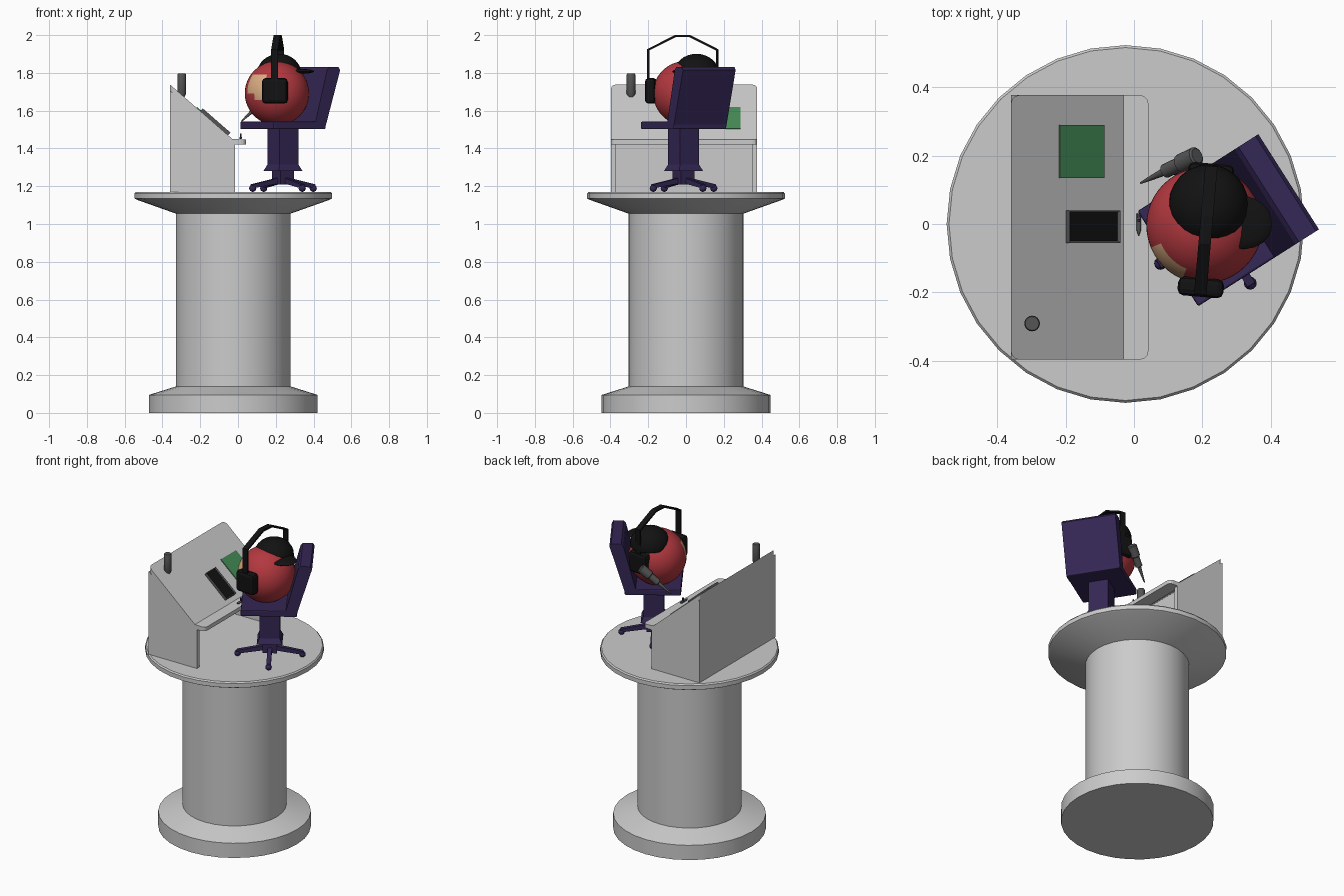
import bpy, bmesh
from math import radians, cos, sin, pi, atan2
from mathutils import Matrix, Vector

if "Cube" in bpy.data.objects:
    bpy.data.objects.remove(bpy.data.objects["Cube"])


def mat(name, r, g, b):
    m = bpy.data.materials.new(name)
    m.diffuse_color = (r, g, b, 1)
    m.use_nodes = True
    m.node_tree.nodes["Principled BSDF"].inputs["Base Color"].default_value = m.diffuse_color
    return m


NAVY = mat("navy", .035, .02, .09)
BLACK = mat("black", .006, .006, .006)
RED = mat("red", .45, .04, .05)
TAN = mat("tan", .72, .42, .23)
GREEN = mat("green", .06, .26, .09)
DARK = mat("dark_grey", .09, .09, .09)
I = Matrix.Identity(4)


def T(x, y, z):
    return Matrix.Translation((x, y, z))


def finish(name, bm, mats=(), m=I, bevel=0, smooth=None):
    if bevel:
        bmesh.ops.bevel(bm, geom=bm.edges[:], offset=bevel, segments=2, affect='EDGES', profile=.5)
    bmesh.ops.recalc_face_normals(bm, faces=bm.faces[:])
    bm.transform(m)
    me = bpy.data.meshes.new(name)
    bm.to_mesh(me)
    bm.free()
    for k in mats:
        me.materials.append(k)
    ob = bpy.data.objects.new(name, me)
    bpy.context.collection.objects.link(ob)
    if smooth:
        bpy.ops.object.select_all(action='DESELECT')
        ob.select_set(True)
        bpy.context.view_layer.objects.active = ob
        bpy.ops.object.shade_smooth_by_angle(angle=radians(smooth))
    return ob


def prism_bm(profile, y0, y1):
    bm = bmesh.new()
    f = bm.faces.new([bm.verts.new((x, y0, z)) for x, z in profile])
    new = bmesh.ops.extrude_face_region(bm, geom=[f])["geom"]
    bmesh.ops.translate(bm, verts=[v for v in new if isinstance(v, bmesh.types.BMVert)], vec=(0, y1 - y0, 0))
    return bm


def prism(name, profile, y0, y1, mats=(), m=I, bevel=0):
    return finish(name, prism_bm(profile, y0, y1), mats, m, bevel)


def box(name, sx, sy, sz, mats=(), m=I, bevel=0):
    bm = bmesh.new()
    bmesh.ops.create_cube(bm, size=1, matrix=Matrix.Diagonal((sx, sy, sz, 1)))
    return finish(name, bm, mats, m, bevel)


def lathe(name, profile, n=32, mats=(), m=I):
    bm = bmesh.new()
    rings = [[bm.verts.new((r * cos(2 * pi * i / n), r * sin(2 * pi * i / n), z)) for i in range(n)]
             for r, z in profile]
    for a, b in zip(rings, rings[1:]):
        for i in range(n):
            j = (i + 1) % n
            bm.faces.new((a[i], a[j], b[j], b[i]))
    bm.faces.new(rings[0][::-1])
    bm.faces.new(rings[-1])
    return finish(name, bm, mats, m, smooth=35)


def aim(a, b):
    d = Vector(b) - Vector(a)
    return T(*a) @ d.to_track_quat('Z', 'Y').to_matrix().to_4x4(), d.length


# Pedestal
lathe("pedestal", [(.447, 0), (.447, .095), (.304, .14), (.304, 1.055), (.51, 1.128),
                   (.523, 1.135), (.523, 1.162), (.516, 1.17)], 32, (), T(-.025, 0, 0))

# Console: side and back walls, open knee space
side = [(-.36, 1.17), (-.016, 1.17), (-.016, 1.43), (-.36, 1.705)]
prism("console_side_near", side, -.397, -.37)
prism("console_side_far", side, .35, .377)
prism("console_back", [(-.36, 1.17), (-.335, 1.17), (-.335, 1.68), (-.36, 1.7)], -.37, .35)

# Sloped console top with front ledge, outer corners rounded
bm = prism_bm([(-.36, 1.738), (-.03, 1.45), (.042, 1.447), (.042, 1.422), (-.035, 1.42), (-.36, 1.7)], -.397, .377)
corners = [e for e in bm.edges if abs(e.verts[0].co.y - e.verts[1].co.y) < .001
           and abs(e.verts[0].co.x - e.verts[1].co.x) < .001]
bmesh.ops.bevel(bm, geom=corners, offset=.025, segments=3, affect='EDGES', profile=.5)
finish("console_top", bm)


# Items lying on the slope
def on_slope(x, y, lift=0):
    return T(x, y, 1.738 - .873 * (x + .36)) @ Matrix.Rotation(radians(41.1), 4, 'Y') @ T(0, 0, lift)


box("green_sheet", .172, .155, .006, (GREEN,), on_slope(-.155, .212, .002))
bm = bmesh.new()
bmesh.ops.create_cube(bm, size=1, matrix=Matrix.Diagonal((.195, .095, .03, 1)))
top = max(bm.faces, key=lambda f: f.calc_center_median().z)
bmesh.ops.inset_region(bm, faces=[top], thickness=.008)
bmesh.ops.translate(bm, verts=top.verts[:], vec=(0, 0, -.006))
top.material_index = 1
finish("screen", bm, (DARK, BLACK), on_slope(-.126, -.008, .004))
lathe("canister", [(.012, 1.665), (.023, 1.69), (.023, 1.79), (.02, 1.797)], 16, (DARK,), T(-.298, -.291, 0))

# Small pen on the ledge
m, L = aim((.014, -.035, 1.456), (.014, .03, 1.456))
lathe("pen", [(.001, 0), (.007, .018), (.007, L)], 10, (DARK,), m)
box("ledge_knob", .008, .008, .03, (NAVY,), T(.014, .01, 1.465))

# Floating hand tool
m, L = aim((.02, .12, 1.545), (.185, .2, 1.70))
lathe("hand_tool", [(.003, 0), (.006, .03), (.011, .09), (.011, .1), (.021, .105), (.021, .165),
                    (.028, .17), (.028, L - .005), (.022, L)], 16, (DARK,), m)

# Chair, local +x is its back
C = T(.238, -.013, 0) @ Matrix.Rotation(radians(32.5), 4, 'Z')
N = (NAVY,)
box("chair_seat", .33, .33, .04, N, C @ T(0, 0, 1.522), .006)
prism("chair_backrest", [(.09, 1.503), (.158, 1.503), (.254, 1.815), (.244, 1.83), (.185, 1.83), (.172, 1.815)],
      -.165, .165, N, C)
box("chair_stem", .12, .12, .2, N, C @ T(0, 0, 1.41))


def frustum(name, w0, w1, z0, z1):
    bm = bmesh.new()
    bmesh.ops.create_cone(bm, cap_ends=True, segments=4, radius1=w0 * .7071, radius2=w1 * .7071, depth=z1 - z0,
                          matrix=T(0, 0, (z0 + z1) / 2) @ Matrix.Rotation(pi / 4, 4, 'Z'))
    finish(name, bm, N, C)


frustum("chair_skirt", .15, .11, 1.28, 1.325)
frustum("chair_hub", .085, .085, 1.21, 1.29)
for i in range(4):
    R = C @ Matrix.Rotation(i * pi / 2, 4, 'Z')
    prism("chair_leg", [(.03, 1.215), (.03, 1.245), (.195, 1.21), (.2, 1.195), (.19, 1.19)], -.013, .013, N, R)
    bm = bmesh.new()
    bmesh.ops.create_uvsphere(bm, u_segments=12, v_segments=8, radius=.019)
    finish("chair_caster", bm, N, R @ T(.19, 0, 1.189), smooth=60)

# Round body with a lighter face patch
bm = bmesh.new()
bmesh.ops.create_uvsphere(bm, u_segments=48, v_segments=30, radius=.17)
for f in bm.faces:
    c = f.calc_center_median()
    az = atan2(c.y, c.x) % (2 * pi)
    low = -.03 if az > radians(222) else -.005
    if radians(206) < az < radians(250) and low < c.z < .1:
        f.material_index = 1
finish("round_body", bm, (RED, TAN), T(.206, -.004, 1.692), smooth=60)

# Backward cap with brim
bm = bmesh.new()
bmesh.ops.create_uvsphere(bm, u_segments=24, v_segments=16, radius=1)
bmesh.ops.bisect_plane(bm, geom=bm.verts[:] + bm.edges[:] + bm.faces[:], plane_co=(0, 0, -.1),
                       plane_no=(0, 0, -1), clear_outer=True)
finish("cap_crown", bm, (BLACK,), T(.218, .055, 1.795) @ Matrix.Diagonal((.117, .12, .106, 1)), smooth=60)
bm = bmesh.new()
bmesh.ops.create_uvsphere(bm, u_segments=20, v_segments=8, radius=1)
finish("cap_brim", bm, (BLACK,), T(.315, .005, 1.808) @ Matrix.Rotation(radians(-12), 4, 'Z')
       @ Matrix.Diagonal((.09, .078, .014, 1)), smooth=60)

# Headset: band swept over the head, cup on each side
H = T(.21, -.018, 0) @ Matrix.Rotation(radians(-5), 4, 'Z')
path = [(-.188, 1.74), (-.188, 1.925), (-.04, 2.0), (.04, 2.0), (.188, 1.925), (.188, 1.74)]
inner = [(-.178, 1.74), (-.178, 1.919), (-.038, 1.989), (.038, 1.989), (.178, 1.919), (.178, 1.74)]
prism("headset_band", path + inner[::-1], -.018, .018, (BLACK,), H @ Matrix.Rotation(pi / 2, 4, 'Z'))
for s in (-1, 1):
    box("headset_cup", .135, .055, .135, (BLACK,), H @ T(0, s * .168, 1.705), .018)
